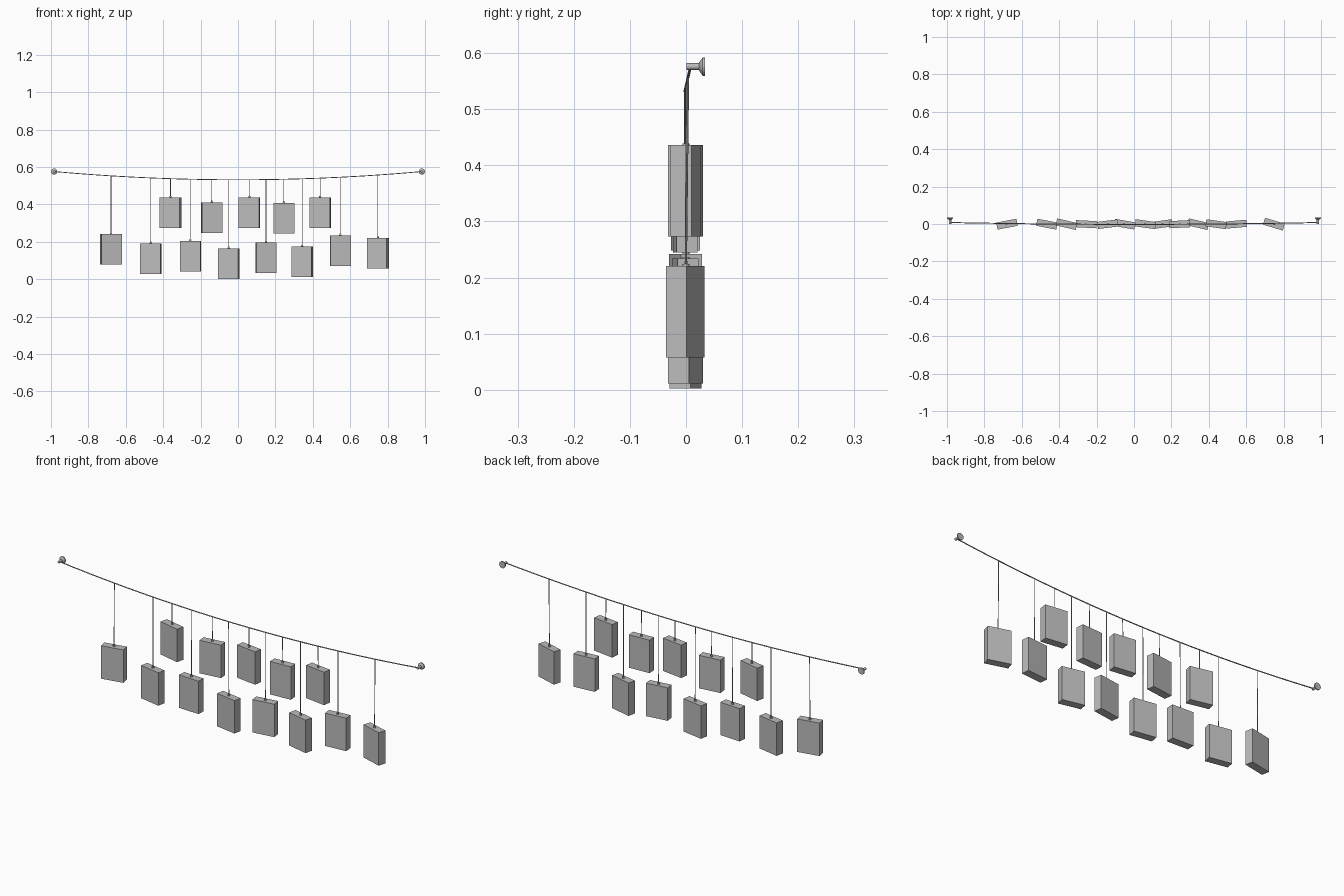
import bpy, math
from mathutils import Vector, Matrix

cube = bpy.data.objects.get("Cube")
if cube:
    bpy.data.objects.remove(cube, do_unlink=True)

grey = bpy.data.materials.new("plain_grey")
grey.use_nodes = True
colour = (0.5, 0.5, 0.5, 1)
grey.diffuse_color = colour
grey.node_tree.nodes["Principled BSDF"].inputs["Base Color"].default_value = colour

W, T, H = 0.11, 0.038, 0.163
END = 0.983


def finish(name, smooth=True):
    ob = bpy.context.object
    ob.name = name
    ob.data.materials.append(grey)
    if smooth:
        bpy.ops.object.shade_smooth_by_angle(angle=math.radians(40))
    return ob


def rod(name, a, b, r1, r2=None, sides=8):
    """Cylinder or cone frustum running from a to b."""
    a, b = Vector(a), Vector(b)
    d = b - a
    bpy.ops.mesh.primitive_cone_add(
        vertices=sides, radius1=r1, radius2=r1 if r2 is None else r2,
        depth=d.length, location=(a + b) / 2,
        rotation=d.to_track_quat('Z', 'Y').to_euler())
    return finish(name)


def wire_point(x):
    u = (x / END) ** 2
    return Vector((x, -0.002 + 0.01 * u, 0.532 + 0.044 * u))


# Sagging main wire
curve = bpy.data.curves.new("main_wire", 'CURVE')
curve.dimensions = '3D'
curve.bevel_depth = 0.0025
curve.bevel_resolution = 1
curve.use_fill_caps = True
steps = 32
spline = curve.splines.new('POLY')
spline.points.add(steps)
for i, p in enumerate(spline.points):
    p.co = (*wire_point(END * (2 * i / steps - 1)), 1)
wire = bpy.data.objects.new("main_wire", curve)
bpy.context.collection.objects.link(wire)
curve.materials.append(grey)

# Wall mounts: stem and flared disc at each end
for side, s in (("right", -1), ("left", 1)):
    x, z = s * END, 0.576
    rod(side + "_mount_stem", (x, 0.001, z), (x, 0.025, z), 0.006, sides=16)
    rod(side + "_mount_flare", (x, 0.023, z), (x, 0.029, z), 0.007, 0.015, 24)
    rod(side + "_mount_disc", (x, 0.029, z), (x, 0.034, z), 0.0165, sides=24)

# Hanging blocks: x position, top height, turn in degrees
blocks = [
    (-0.679, 0.242, 11), (-0.466, 0.192, -11), (-0.361, 0.436, -13),
    (-0.255, 0.205, -3), (-0.14, 0.411, 7), (-0.05, 0.165, -10),
    (0.061, 0.436, -8), (0.15, 0.196, 8), (0.245, 0.408, 3),
    (0.343, 0.174, -13), (0.439, 0.436, -8), (0.547, 0.234, 5),
    (0.748, 0.221, -17),
]
for n, (x, top, turn) in enumerate(blocks, 1):
    bpy.ops.mesh.primitive_cube_add(size=1, location=(x, -0.001, top - H / 2),
                                    rotation=(0, 0, math.radians(turn)))
    ob = finish(f"hanging_block_{n}", False)
    ob.data.transform(Matrix.Diagonal((W, T, H, 1)))
    # Eyelet and its base on the block top
    rod(f"eyelet_base_{n}", (x, 0, top - 0.001), (x, 0, top + 0.003), 0.006, sides=12)
    bpy.ops.mesh.primitive_torus_add(
        major_radius=0.004, minor_radius=0.0014, major_segments=12,
        minor_segments=6, location=(x, 0, top + 0.006),
        rotation=(math.pi / 2, 0, math.radians(turn)))
    finish(f"eyelet_{n}")
    # String up to the wire
    rod(f"string_{n}", (x, 0, top + 0.007), wire_point(x), 0.0018)
